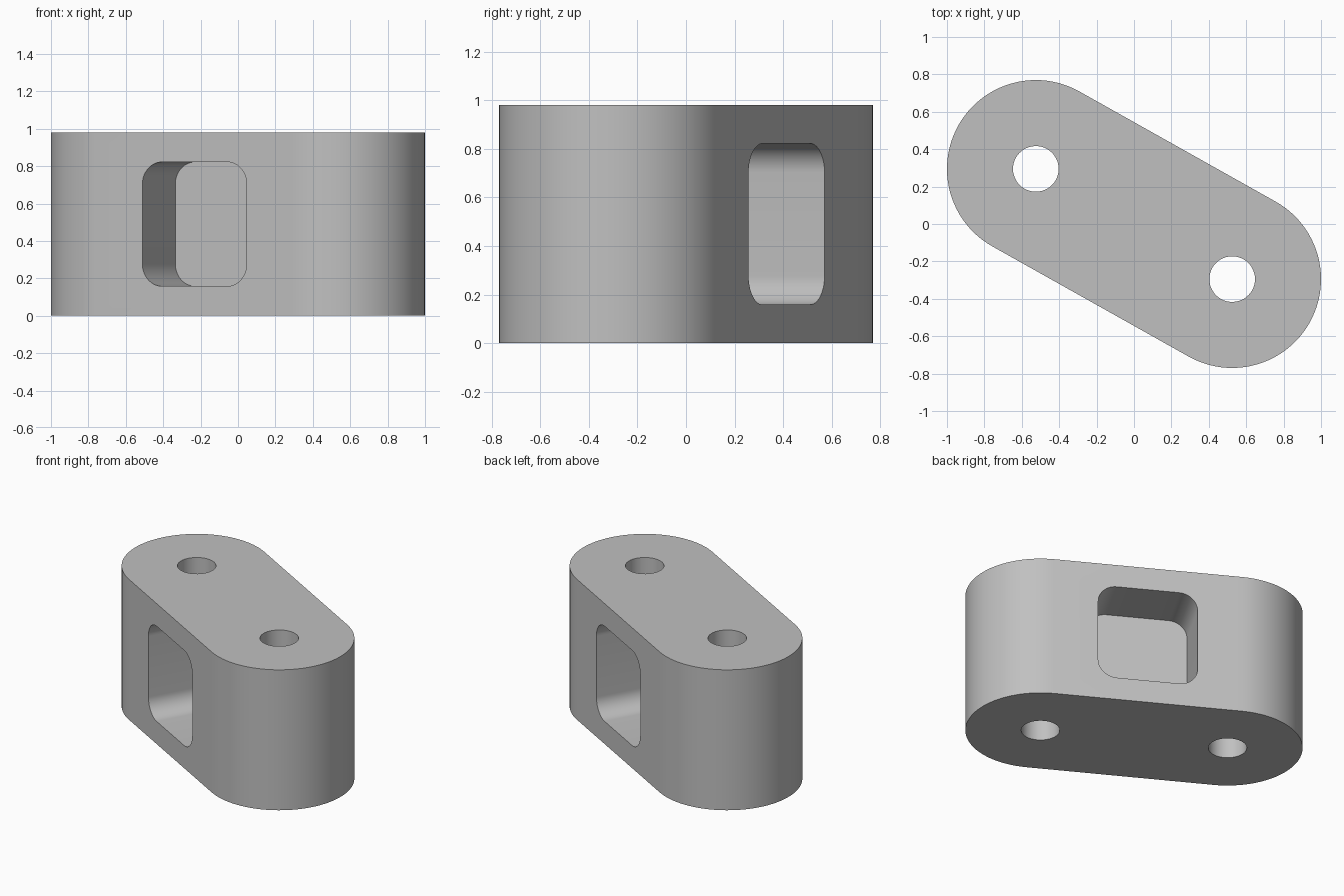
import bpy, bmesh, math
from mathutils import Matrix, Vector

cube = bpy.data.objects.get("Cube")
if cube:
    bpy.data.objects.remove(cube, do_unlink=True)

HEIGHT = 0.98
RADIUS = 0.475          # end radius and half thickness
HALF_SPAN = 0.602       # half distance between the two bores
ANGLE = math.radians(-29.3)
TURN = Matrix.Rotation(ANGLE, 4, 'Z')

grey = bpy.data.materials.new("plain grey")
grey.use_nodes = True
colour = (0.53, 0.53, 0.53, 1)
grey.diffuse_color = colour
grey.node_tree.nodes["Principled BSDF"].inputs["Base Color"].default_value = colour


def arc(cx, cy, r, start, sweep, steps):
    """Points along an arc, angles in degrees."""
    angles = [math.radians(start + sweep * i / steps) for i in range(steps + 1)]
    return [(cx + r * math.cos(a), cy + r * math.sin(a)) for a in angles]


def prism(name, outline, depth, matrix):
    """Extrude a closed outline along its local z and place it."""
    bm = bmesh.new()
    face = bm.faces.new([bm.verts.new((x, y, 0)) for x, y in outline])
    ext = bmesh.ops.extrude_face_region(bm, geom=[face])
    moved = [g for g in ext["geom"] if isinstance(g, bmesh.types.BMVert)]
    bmesh.ops.translate(bm, verts=moved, vec=(0, 0, depth))
    bmesh.ops.recalc_face_normals(bm, faces=bm.faces)
    bm.transform(matrix)
    mesh = bpy.data.meshes.new(name)
    bm.to_mesh(mesh)
    bm.free()
    mesh.materials.append(grey)
    obj = bpy.data.objects.new(name, mesh)
    bpy.context.collection.objects.link(obj)
    return obj


# Main block with round ends
outline = (arc(HALF_SPAN, 0, RADIUS, -90, 180, 48)
           + arc(-HALF_SPAN, 0, RADIUS, 90, 180, 48))
block = prism("link_block", outline, HEIGHT, TURN)

# Vertical bores through both ends
cutters = []
for side, name in ((-1, "right_bore_cutter"), (1, "left_bore_cutter")):
    ring = arc(side * HALF_SPAN, 0, 0.122, 0, 360, 48)[:-1]
    place = TURN @ Matrix.Translation((0, 0, -0.1))
    cutters.append(prism(name, ring, HEIGHT + 0.2, place))

# Rounded blind pockets in both flat sides
W, H, R, DEPTH = 0.32, 0.332, 0.12, 0.36
pocket = []
for sx, sy, start in ((1, 1, 0), (-1, 1, 90), (-1, -1, 180), (1, -1, 270)):
    pocket += arc(sx * (W - R), sy * (H - R), R, start, 90, 14)
for spin, name in ((0, "front_pocket_cutter"), (math.pi, "back_pocket_cutter")):
    place = (TURN @ Matrix.Rotation(spin, 4, 'Z')
             @ Matrix.Translation((0, DEPTH - RADIUS, HEIGHT / 2))
             @ Matrix.Rotation(math.pi / 2, 4, 'X'))
    cutters.append(prism(name, pocket, DEPTH + 0.1, place))

# Cut, then drop the cutters
for cutter in cutters:
    cutter.hide_render = True
    mod = block.modifiers.new(cutter.name, 'BOOLEAN')
    mod.operation = 'DIFFERENCE'
    mod.solver = 'EXACT'
    mod.object = cutter
bpy.context.view_layer.objects.active = block
block.select_set(True)
for mod in list(block.modifiers):
    bpy.ops.object.modifier_apply(modifier=mod.name)
for cutter in cutters:
    bpy.data.objects.remove(cutter, do_unlink=True)

bpy.ops.object.select_all(action='DESELECT')
block.select_set(True)
bpy.ops.object.shade_smooth_by_angle(angle=math.radians(30))
